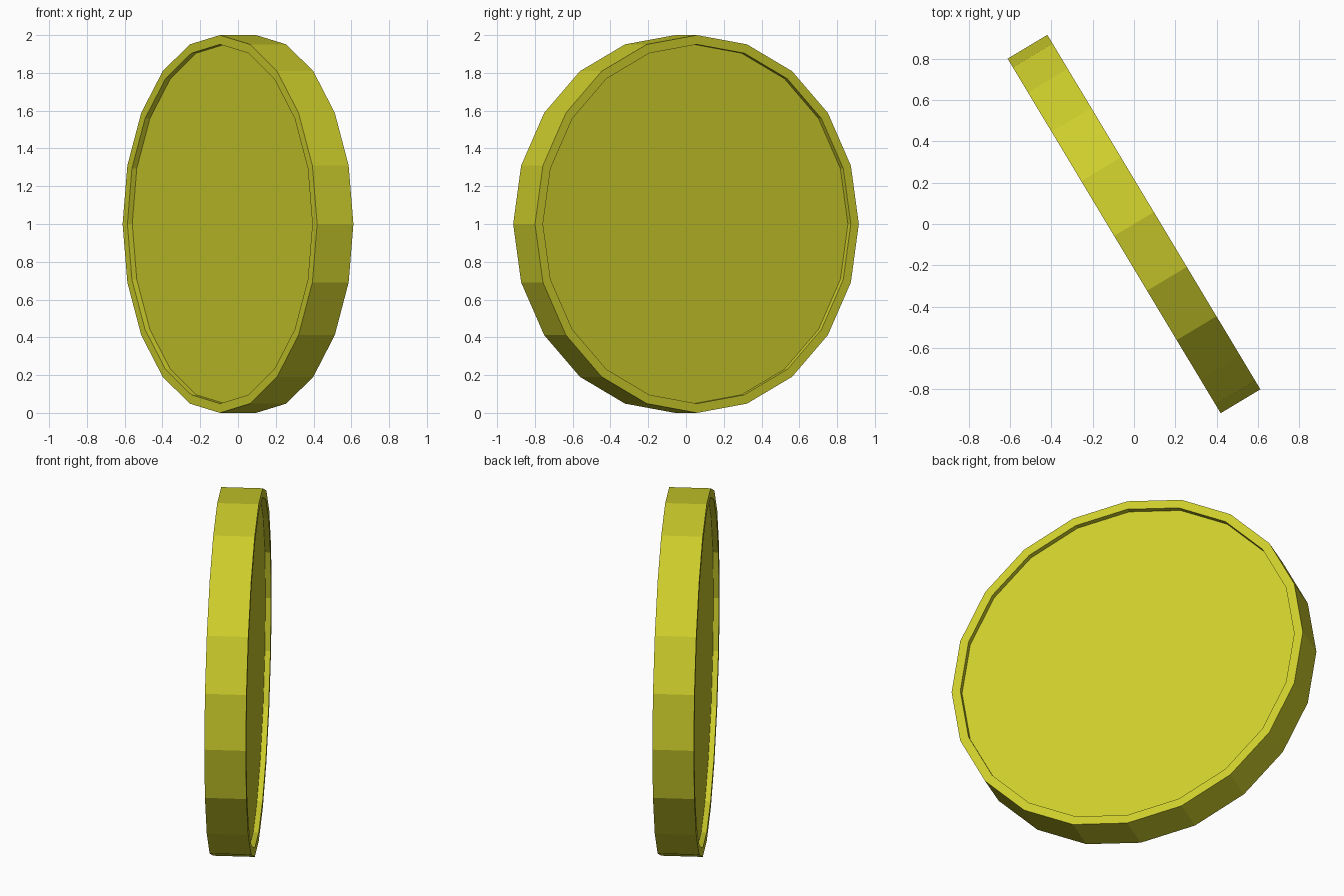
import bpy, bmesh
from math import cos, pi, radians
from mathutils import Matrix

if "Cube" in bpy.data.objects:
    bpy.data.objects.remove(bpy.data.objects["Cube"])

SIDES, RADIUS, THICK = 20, 1.0, 0.224
RIM, RECESS = 0.05, 0.03

bm = bmesh.new()

# Solid disc
bmesh.ops.create_cone(bm, cap_ends=True, segments=SIDES,
                      radius1=RADIUS, radius2=RADIUS, depth=THICK)

# Raised rim with a straight-walled recess on both faces
for cap in [f for f in bm.faces if len(f.verts) == SIDES]:
    bmesh.ops.inset_region(bm, faces=[cap], thickness=RIM * cos(pi / SIDES))
    shift = -cap.normal * RECESS
    ext = bmesh.ops.extrude_discrete_faces(bm, faces=[cap])["faces"]
    bmesh.ops.translate(bm, verts=ext[0].verts, vec=shift)

# Stand on edge and turn
bm.transform(Matrix.Translation((0, 0, RADIUS))
             @ Matrix.Rotation(radians(31), 4, 'Z')
             @ Matrix.Rotation(radians(90), 4, 'Y'))
bmesh.ops.recalc_face_normals(bm, faces=bm.faces)

mesh = bpy.data.meshes.new("coin")
bm.to_mesh(mesh)
bm.free()

gold = bpy.data.materials.new("yellow_gold")
gold.diffuse_color = (0.61, 0.61, 0.025, 1)
gold.use_nodes = True
gold.node_tree.nodes["Principled BSDF"].inputs["Base Color"].default_value = gold.diffuse_color
mesh.materials.append(gold)
coin = bpy.data.objects.new("coin", mesh)
bpy.context.collection.objects.link(coin)
